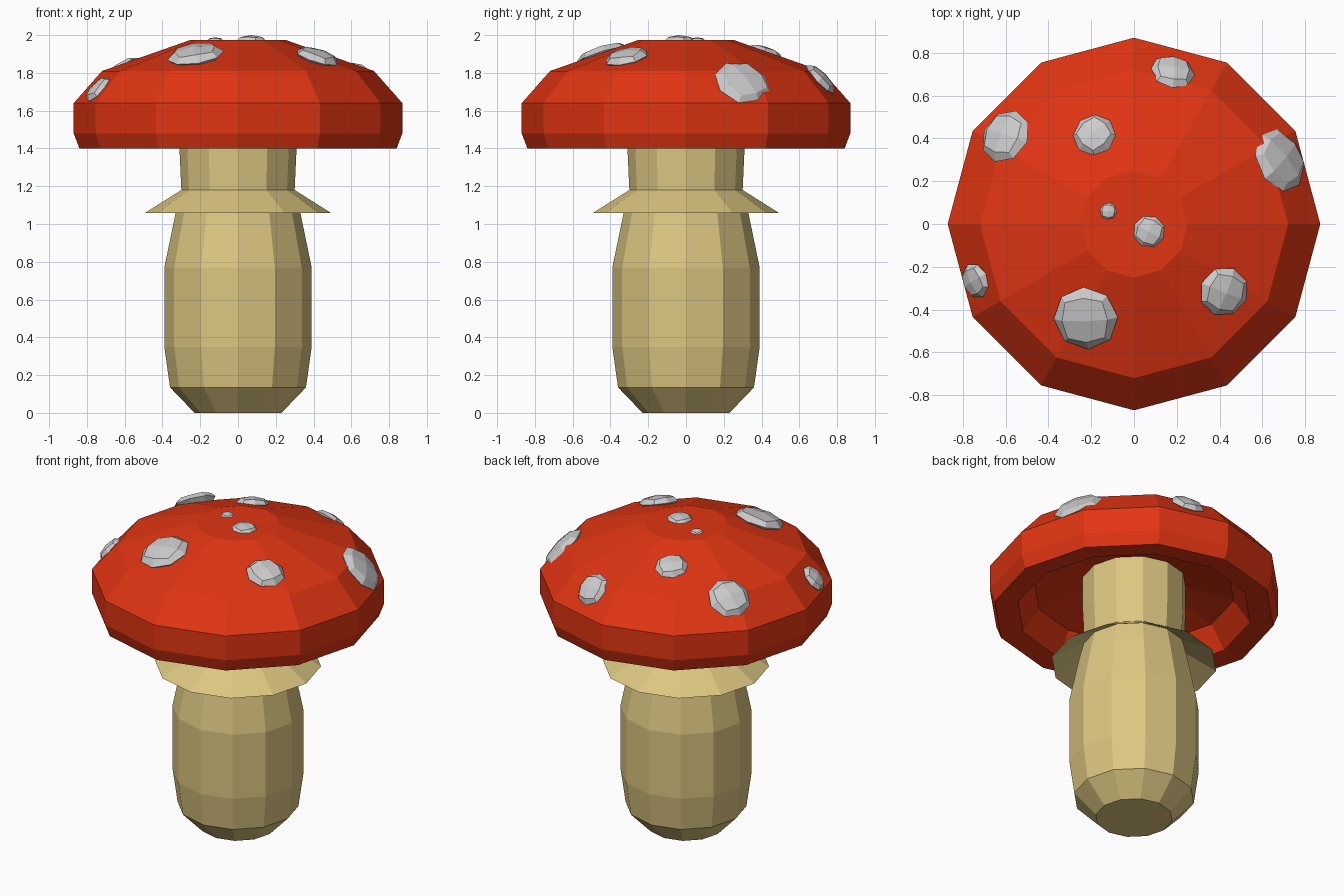
import bpy, bmesh, math
from mathutils import Matrix, Vector

if "Cube" in bpy.data.objects:
    bpy.data.objects.remove(bpy.data.objects["Cube"])


def material(name, rgb):
    m = bpy.data.materials.new(name)
    m.diffuse_color = (*rgb, 1)
    m.use_nodes = True
    m.node_tree.nodes["Principled BSDF"].inputs["Base Color"].default_value = m.diffuse_color
    return m


def finish(name, bm, mat=None):
    me = bpy.data.meshes.new(name)
    bm.to_mesh(me)
    bm.free()
    ob = bpy.data.objects.new(name, me)
    bpy.context.collection.objects.link(ob)
    if mat:
        me.materials.append(mat)
    return ob


def lathe(name, profile, mat, cap_first=False, cap_last=False, sides=12):
    """Turn (radius, z) points, listed bottom to top on the outside, around z."""
    bm = bmesh.new()
    rings = []
    for r, z in profile:
        rings.append([bm.verts.new((r * math.cos(2 * math.pi * i / sides),
                                    r * math.sin(2 * math.pi * i / sides), z))
                      for i in range(sides)])
    for a, b in zip(rings, rings[1:]):
        for i in range(sides):
            j = (i + 1) % sides
            bm.faces.new((a[i], a[j], b[j], b[i]))
    if cap_first:
        bm.faces.new(rings[0][::-1])
    if cap_last:
        bm.faces.new(rings[-1])
    return finish(name, bm, mat)


red = material("cap_red", (0.75, 0.035, 0.006))
cream = material("stem_cream", (0.72, 0.57, 0.22))

# Stem
lathe("stem", [(0.23, 0), (0.36, 0.135), (0.39, 0.35), (0.39, 0.77),
               (0.33, 1.06), (0.30, 1.18), (0.31, 1.40), (0.31, 1.62)],
      cream, cap_first=True)

# Flared skirt
lathe("skirt", [(0.30, 1.165), (0.495, 1.057), (0.30, 1.18)], cream)

# Cap: hollow underside, rim, then dome
lathe("cap", [(0.30, 1.62), (0.60, 1.55), (0.70, 1.41), (0.84, 1.40),
              (0.87, 1.48), (0.87, 1.64), (0.72, 1.81), (0.25, 1.975)],
      red, cap_last=True)


# Spots: flattened pebbles lying on the cap
def spot(i, x, y, z, radius, thick, tilt, turn):
    bm = bmesh.new()
    bmesh.ops.create_cube(bm, size=2)
    bmesh.ops.subdivide_edges(bm, edges=bm.edges[:], cuts=1, use_grid_fill=True)
    for v in bm.verts:
        v.co.normalize()
    place = (Matrix.Translation(Vector((x, y, z)))
             @ Matrix.Rotation(math.atan2(y, x), 4, 'Z')
             @ Matrix.Rotation(math.radians(tilt), 4, 'Y')
             @ Matrix.Rotation(math.radians(turn), 4, 'Z')
             @ Matrix.Diagonal((radius, radius, thick, 1)))
    bmesh.ops.transform(bm, matrix=place, verts=bm.verts[:])
    finish(f"spot_{i}", bm)


SPOTS = [
    (0.18, 0.71, 1.765, 0.105, 0.04, 46, 10),
    (-0.185, 0.415, 1.90, 0.10, 0.04, 19, 20),
    (-0.60, 0.41, 1.80, 0.13, 0.045, 38, 15),
    (0.68, 0.30, 1.745, 0.155, 0.05, 47, 20),
    (-0.12, 0.06, 1.972, 0.042, 0.016, 0, 20),
    (0.07, -0.035, 1.97, 0.08, 0.03, 0, 0),
    (-0.225, -0.44, 1.893, 0.152, 0.05, 19, 30),
    (0.42, -0.315, 1.88, 0.118, 0.045, 20, 15),
    (-0.74, -0.265, 1.712, 0.085, 0.035, 48, 10),
]
for n, s in enumerate(SPOTS, 1):
    spot(n, *s)
